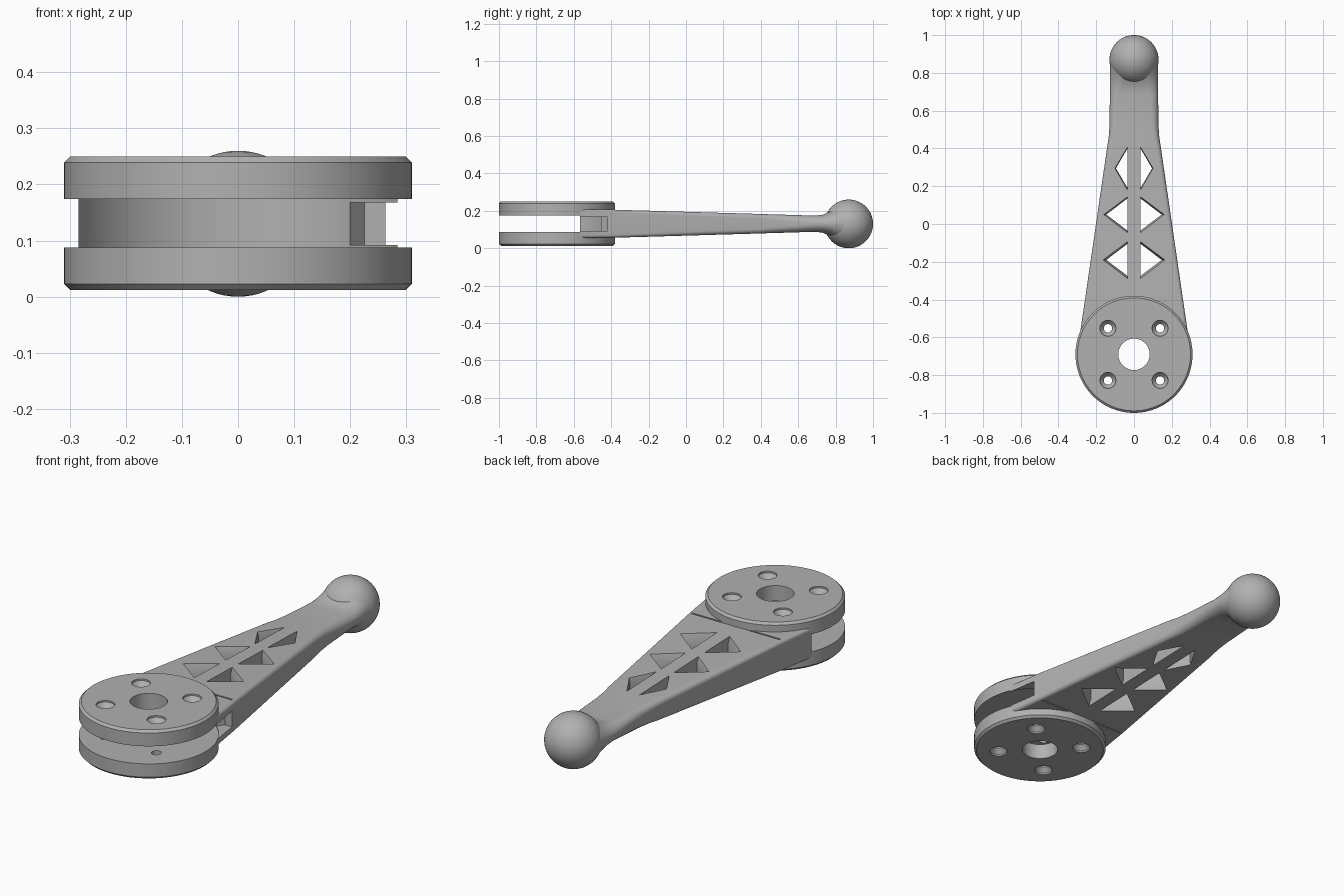
import bpy, bmesh, math

cube = bpy.data.objects.get("Cube")
if cube:
    bpy.data.objects.remove(cube)

HUB_Y, HUB_R, MID = -0.69, 0.31, 0.131
SLOT, OUTER = 0.043, 0.119      # inner and outer half heights of the hub

grey = bpy.data.materials.new("plain grey")
grey.use_nodes = True
COLOUR = (0.44, 0.44, 0.44, 1)
grey.diffuse_color = COLOUR
grey.node_tree.nodes["Principled BSDF"].inputs["Base Color"].default_value = COLOUR


def loft(name, rings, closed=False):
    """Skin a row of matching rings; closed joins the last ring to the first."""
    bm = bmesh.new()
    rows = [[bm.verts.new(p) for p in ring] for ring in rings]
    n = len(rows[0])
    pairs = list(zip(rows, rows[1:]))
    if closed:
        pairs.append((rows[-1], rows[0]))
    else:
        bm.faces.new(rows[0])
        bm.faces.new(rows[-1])
    for a, b in pairs:
        for i in range(n):
            j = (i + 1) % n
            bm.faces.new((a[i], a[j], b[j], b[i]))
    bmesh.ops.recalc_face_normals(bm, faces=bm.faces)
    mesh = bpy.data.meshes.new(name)
    bm.to_mesh(mesh)
    bm.free()
    obj = bpy.data.objects.new(name, mesh)
    bpy.context.collection.objects.link(obj)
    mesh.materials.append(grey)
    return obj


def circle(r, z, x=0, y=HUB_Y, n=96):
    return [(x + r * math.cos(math.tau * i / n), y + r * math.sin(math.tau * i / n), z)
            for i in range(n)]


def prism(name, points, z0, z1):
    return loft(name, [[(x, y, z) for x, y in points] for z in (z0, z1)])


def activate(obj):
    bpy.ops.object.select_all(action='DESELECT')
    obj.select_set(True)
    bpy.context.view_layer.objects.active = obj


def cut(obj, cutter):
    cutter.hide_render = True
    mod = obj.modifiers.new("cut", 'BOOLEAN')
    mod.operation, mod.solver, mod.object = 'DIFFERENCE', 'EXACT', cutter
    activate(obj)
    bpy.ops.object.modifier_apply(modifier=mod.name)
    bpy.data.objects.remove(cutter)


def smooth(obj):
    activate(obj)
    bpy.ops.object.shade_smooth_by_angle(angle=math.radians(28))


# Two clamp discs with a chamfered rim, a centre bore and countersunk holes
for side, name in ((1, "upper_disc"), (-1, "lower_disc")):
    profile = [(0.083, SLOT), (HUB_R, SLOT), (HUB_R, OUTER - 0.011),
               (HUB_R - 0.011, OUTER), (0.083, OUTER)]
    disc = loft(name, [circle(r, MID + side * h) for r, h in profile], closed=True)
    for sx in (-1, 1):
        for sy in (-1, 1):
            hole = [(0.022, 0.02), (0.022, OUTER - 0.03),
                    (0.042, OUTER - 0.008), (0.042, OUTER + 0.02)]
            cut(disc, loft("hole_cutter", [
                circle(r, MID + side * h, sx * 0.138, HUB_Y + sy * 0.138, 32)
                for r, h in hole]))
    smooth(disc)


def section(y, w, h, rx, rz):
    """Rectangle of half size w, h with elliptical corners."""
    ring, steps = [], 8
    for q, (sx, sz) in enumerate(((1, 1), (-1, 1), (-1, -1), (1, -1))):
        for i in range(steps + 1):
            a = math.pi / 2 * (q + i / steps)
            ring.append((sx * (w - rx) + rx * math.cos(a), y,
                         MID + sz * (h - rz) + rz * math.sin(a)))
    return ring


# Tapered arm that flares into the ball
arm = loft("arm", [section(*s) for s in (
    (-0.60, 0.289, 0.077, 0.016, 0.016),
    (-0.39, 0.258, 0.075, 0.016, 0.016),
    (0.40, 0.143, 0.052, 0.024, 0.024),
    (0.46, 0.134, 0.050, 0.030, 0.030),
    (0.53, 0.129, 0.048, 0.035, 0.034),
    (0.69, 0.128, 0.043, 0.045, 0.040),
    (0.73, 0.128, 0.048, 0.070, 0.045),
    (0.77, 0.128, 0.064, 0.100, 0.062),
    (0.80, 0.128, 0.083, 0.120, 0.081),
    (0.87, 0.127, 0.120, 0.126, 0.119))])

# Round seat for the discs and a pocket on one side
cut(arm, loft("seat_cutter", [circle(HUB_R, -0.1), circle(HUB_R, 0.4)]))
cut(arm, prism("pocket_cutter", [(0.19, -0.466), (0.225, -0.42), (0.35, -0.42),
                                 (0.35, -0.6), (0.19, -0.6)], 0.092, 0.168))

# Shallow seam grooves across both faces
for z in (0.057, 0.205):
    cut(arm, prism("groove_cutter", [(-0.24, -0.39), (0.24, -0.39),
                                     (0.24, -0.382), (-0.24, -0.382)],
                   z - 0.004 if z > MID else z - 0.05,
                   z + 0.05 if z > MID else z + 0.004))

# Mirrored triangular windows with flared rims
for y, half, reach in ((0.295, 0.12, 0.07), (0.05, 0.097, 0.128), (-0.19, 0.097, 0.128)):
    for sx in (-1, 1):
        rings = []
        for h, k in ((-0.1, 1.13), (-0.035, 0.88), (0.035, 0.88), (0.1, 1.13)):
            rings.append([(sx * 0.034, y - k * half, MID + h),
                          (sx * (0.034 + k * reach), y, MID + h),
                          (sx * 0.034, y + k * half, MID + h)])
        cut(arm, loft("window_cutter", rings))
smooth(arm)

# Ball at the end of the arm
bpy.ops.mesh.primitive_uv_sphere_add(segments=64, ring_count=32, radius=0.13,
                                     location=(0, 0.87, 0.13))
ball = bpy.context.object
ball.name = "ball_end"
ball.data.materials.append(grey)
smooth(ball)
